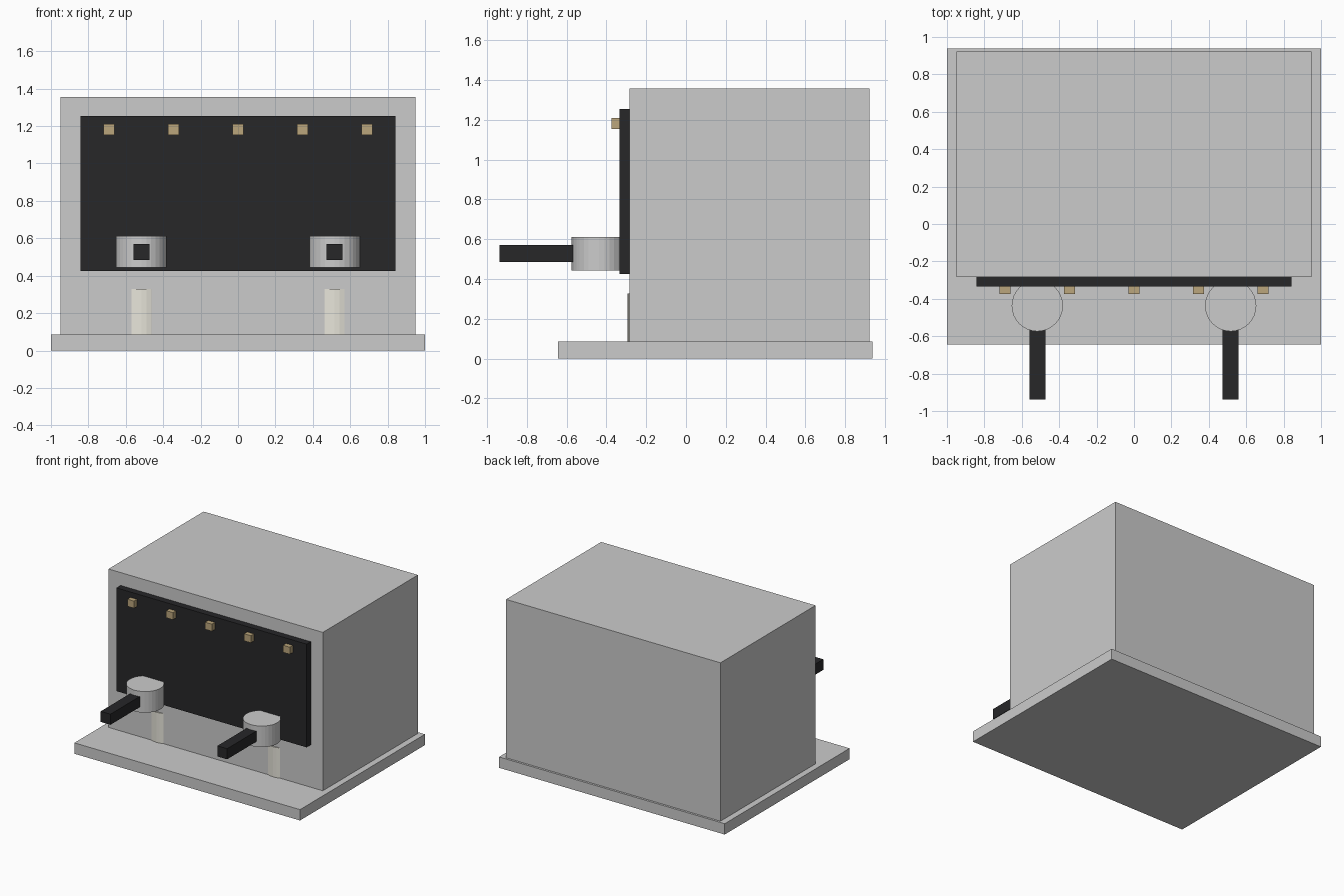
import bpy

if "Cube" in bpy.data.objects:
    bpy.data.objects.remove(bpy.data.objects["Cube"])


def material(name, rgb):
    m = bpy.data.materials.new(name)
    m.diffuse_color = (*rgb, 1)
    m.use_nodes = True
    m.node_tree.nodes["Principled BSDF"].inputs["Base Color"].default_value = m.diffuse_color
    return m


DARK = material("dark", (0.02, 0.02, 0.022))
TAN = material("tan", (0.50, 0.38, 0.20))
CREAM = material("cream", (0.80, 0.78, 0.70))


def finish(name, mat):
    ob = bpy.context.object
    ob.name = name
    if mat:
        ob.data.materials.append(mat)
    return ob


def box(name, x, y, z, mat=None):
    """Box from (min, max) ranges on each axis."""
    bpy.ops.mesh.primitive_cube_add(size=1, location=[(a + b) / 2 for a, b in (x, y, z)])
    bpy.context.object.scale = [b - a for a, b in (x, y, z)]
    bpy.ops.object.transform_apply(location=False, rotation=False, scale=True)
    return finish(name, mat)


def cylinder(name, x, y, z, radius, mat=None):
    """Upright cylinder over the z range."""
    bpy.ops.mesh.primitive_cylinder_add(vertices=32, radius=radius, depth=z[1] - z[0],
                                        location=(x, y, (z[0] + z[1]) / 2))
    return finish(name, mat)


# Base tray, housing and front panel
box("base_tray", (-1, 1), (-0.643, 0.938), (0, 0.087))
box("housing", (-0.95, 0.95), (-0.283, 0.921), (0.087, 1.356))
box("front_panel", (-0.843, 0.843), (-0.335, -0.281), (0.426, 1.253), DARK)

# Row of buttons
for i in range(5):
    cx = (i - 2) * 0.345
    box("button", (cx - 0.03, cx + 0.03), (-0.373, -0.33), (1.153, 1.21), TAN)

# Two brewing stations: head, handle and cup set into the housing front
for cx in (-0.517, 0.517):
    cylinder("brew_head", cx, -0.437, (0.443, 0.612), 0.137)
    box("handle", (cx - 0.043, cx + 0.043), (-0.938, -0.5), (0.485, 0.57), DARK)
    cylinder("cup", cx, -0.156, (0.087, 0.328), 0.138, CREAM)
